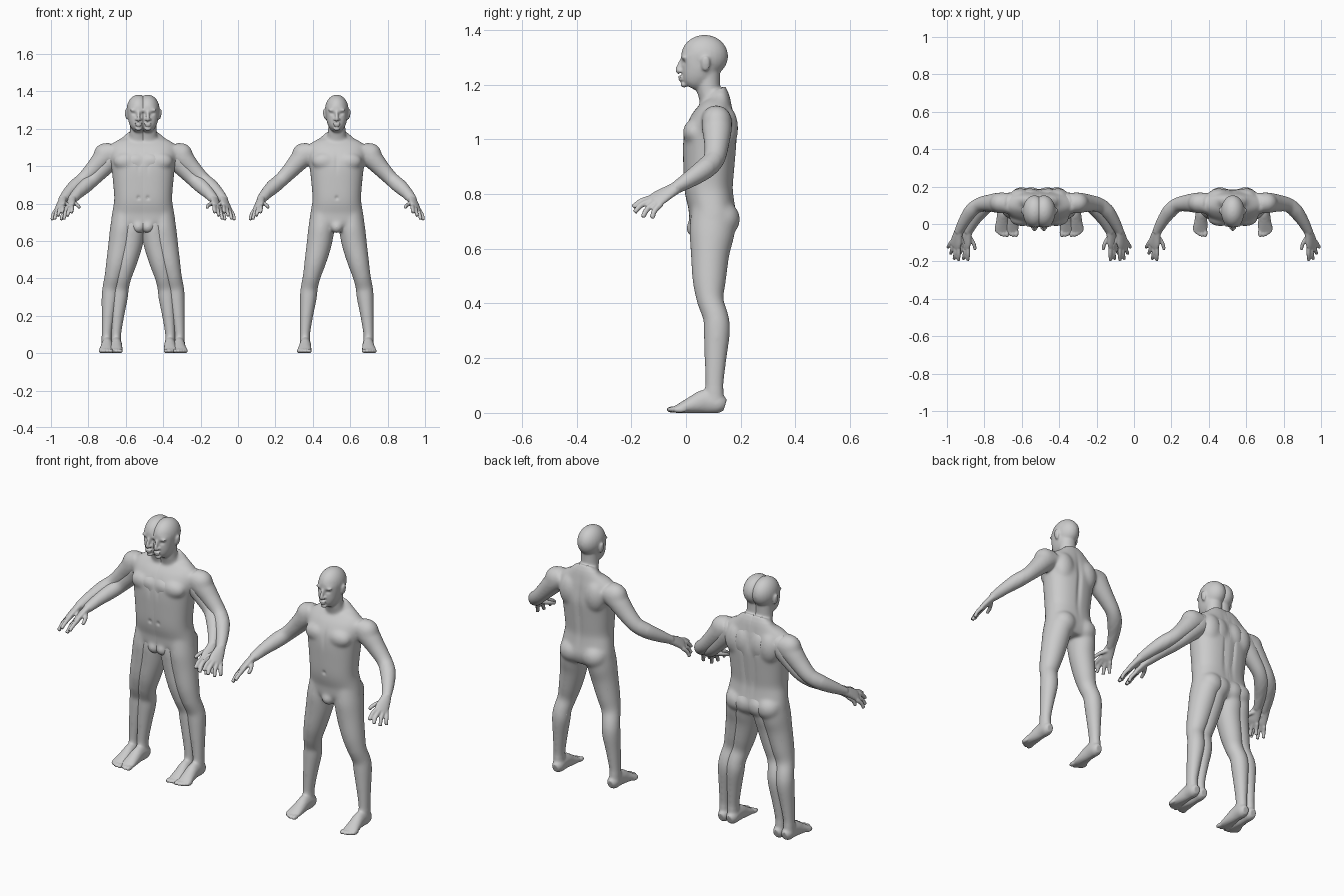
import bpy, bmesh, math
from mathutils import Vector, Matrix

bm = bmesh.new()


def spline(rows, steps=4):
    """Catmull-Rom interpolation of rows of numbers."""
    out = []
    for i in range(len(rows) - 1):
        a, b, c, d = (rows[max(0, min(len(rows) - 1, i + k))] for k in (-1, 0, 1, 2))
        for s in range(steps):
            t = s / steps
            out.append([0.5 * (2 * q + (r - p) * t + (2 * p - 5 * q + 4 * r - w) * t * t
                               + (3 * q - p - 3 * r + w) * t ** 3)
                        for p, q, r, w in zip(a, b, c, d)])
    return out + [list(rows[-1])]


def loft(rows, ref=(1, 0, 0), sides=(1,), power=2.0, n=28):
    """Closed tube through rows of (x, y, z, radius_u, radius_v)."""
    rows = spline(rows)
    pts = [Vector(r[:3]) for r in rows]
    for s in sides:
        rings = []
        for i, r in enumerate(rows):
            t = (pts[min(i + 1, len(pts) - 1)] - pts[max(i - 1, 0)]).normalized()
            u = Vector(ref)
            u = (u - t * u.dot(t)).normalized()
            v = t.cross(u)
            ring = []
            for k in range(n):
                a = 2 * math.pi * k / n
                c, d = math.cos(a), math.sin(a)
                c = math.copysign(abs(c) ** (2 / power), c)
                d = math.copysign(abs(d) ** (2 / power), d)
                p = pts[i] + u * c * r[3] + v * d * r[4]
                ring.append(bm.verts.new((p.x * s, p.y, p.z)))
            rings.append(ring)
        for a, b in zip(rings, rings[1:]):
            for k in range(n):
                bm.faces.new((a[k], a[(k + 1) % n], b[(k + 1) % n], b[k]))
        bm.faces.new(rings[0][::-1])
        bm.faces.new(rings[-1])


def ball(c, r, sides=(1,), tilt=0):
    for s in sides:
        m = (Matrix.Translation((c[0] * s, c[1], c[2])) @ Matrix.Rotation(tilt * s, 4, 'Y')
             @ Matrix.Diagonal((*r, 1)))
        bmesh.ops.create_uvsphere(bm, u_segments=24, v_segments=16, radius=1, matrix=m)


LR = (1, -1)

# torso
loft([(0, .10, .655, .085, .065), (0, .10, .70, .142, .086), (0, .093, .76, .139, .085),
      (0, .083, .82, .130, .089), (0, .084, .90, .135, .094), (0, .088, 1.0, .146, .098),
      (0, .098, 1.06, .158, .086), (0, .112, 1.11, .150, .064), (0, .12, 1.15, .092, .042),
      (0, .11, 1.18, .052, .036)], power=2.3, n=48)
ball((.066, .03, 1.025), (.068, .042, .048), LR)             # chest muscles
ball((.075, .145, 1.04), (.06, .046, .085), LR)              # shoulder blades
ball((.068, .132, .708), (.068, .066, .066), LR)             # buttocks
ball((0, .035, .675), (.035, .035, .035))                    # groin

# neck and head
loft([(0, .112, 1.09, .075, .045), (0, .098, 1.135, .058, .045), (0, .083, 1.18, .047, .043),
      (0, .08, 1.25, .046, .045)])
ball((0, .068, 1.304), (.063, .086, .078))
loft([(0, .014, 1.191, .020, .026), (0, .022, 1.205, .037, .040), (0, .035, 1.23, .050, .056),
      (0, .049, 1.26, .057, .070), (0, .06, 1.30, .060, .079)], power=2.2)
loft([(0, -.014, 1.292, .007, .008), (0, -.021, 1.272, .008, .010),
      (0, -.028, 1.253, .010, .011), (0, -.022, 1.243, .010, .007)])      # nose
ball((.010, -.020, 1.250), (.008, .009, .007), LR)
ball((0, -.020, 1.228), (.021, .009, .0055))                 # lips
ball((0, -.019, 1.218), (.018, .009, .0055))
ball((0, -.007, 1.200), (.017, .013, .011))                  # chin
ball((.025, -.006, 1.299), (.022, .012, .007), LR)           # brow
ball((.066, .072, 1.277), (.007, .017, .029), LR, .15)       # ears

# arms
ball((.178, .113, 1.062), (.062, .056, .062), LR, .6)
loft([(.13, .112, 1.085, .05, .055), (.185, .113, 1.045, .056, .056),
      (.24, .112, .985, .046, .047), (.295, .103, .928, .039, .040),
      (.335, .07, .893, .040, .039), (.375, .015, .855, .032, .031),
      (.407, -.045, .818, .024, .021)], ref=(.6, .5, .5), sides=LR)

# hands
across = (.035, .03, -.025)
loft([(.403, -.035, .823, .024, .020), (.412, -.065, .806, .030, .018),
      (.42, -.10, .785, .037, .016), (.428, -.118, .772, .034, .012)], across, LR)
fingers = [((.406, -.118, .788), (.405, -.162, .775), (.407, -.195, .752)),
           ((.419, -.114, .779), (.424, -.160, .762), (.430, -.188, .733)),
           ((.431, -.105, .771), (.441, -.140, .747), (.449, -.158, .715)),
           ((.442, -.092, .763), (.456, -.115, .739), (.463, -.124, .711)),
           ((.400, -.065, .803), (.376, -.103, .792), (.366, -.138, .778))]
for f in fingers:
    loft([(*p, r, r) for p, r in zip(f, (.0115, .0105, .009))], across, LR, n=14)

# legs
loft([(.072, .10, .74, .068, .08), (.083, .095, .66, .070, .083), (.095, .088, .58, .067, .071),
      (.117, .085, .48, .057, .061), (.134, .089, .41, .048, .049), (.147, .109, .35, .046, .047),
      (.152, .113, .30, .046, .049), (.162, .108, .20, .036, .041),
      (.170, .104, .10, .028, .034), (.170, .105, .03, .028, .036)], sides=LR)
ball((.136, .062, .415), (.030, .024, .035), LR)             # kneecaps

# feet and toes
loft([(.168, .143, .028, .018, .022), (.168, .12, .034, .030, .036), (.168, .07, .042, .030, .044),
      (.170, .02, .028, .034, .031), (.173, -.02, .017, .038, .019),
      (.175, -.038, .013, .035, .013)], sides=LR)
for x, y, r in ((.147, -.047, .0125), (.165, -.046, .0095), (.179, -.040, .009),
                (.192, -.032, .0085), (.204, -.022, .0085)):
    ball((x, y, .012), (r, .025, .012), LR)

# fuse the parts into one skin
bmesh.ops.recalc_face_normals(bm, faces=bm.faces)
raw = bpy.data.meshes.new("body_parts")
bm.to_mesh(raw)
bm.free()
body = bpy.data.objects.new("single_body", raw)
bpy.context.collection.objects.link(body)


def bake(obj):
    deps = bpy.context.evaluated_depsgraph_get()
    mesh = bpy.data.meshes.new_from_object(obj.evaluated_get(deps))
    obj.modifiers.clear()
    obj.data = mesh


remesh = body.modifiers.new("fuse", 'REMESH')
remesh.mode = 'VOXEL'
remesh.voxel_size = .0045
bake(body)

# soften the joins and press in eye sockets, spine and navel
bm = bmesh.new()
bm.from_mesh(body.data)


def soften(test, count):
    vs = [v for v in bm.verts if test(v.co)]
    for _ in range(count):
        bmesh.ops.smooth_vert(bm, verts=vs, factor=.5, use_axis_x=True, use_axis_y=True, use_axis_z=True)


soften(lambda p: abs(p.x) < .36 and .06 < p.z < 1.185, 14)
soften(lambda p: abs(p.x) < .33 and .09 < p.z < 1.165, 14)
soften(lambda p: p.z > 1.29 or (p.z > 1.17 and p.y > .02), 5)
dents = [((.025, -.015, 1.281), (.012, .03, .008), .008),
         ((0, .18, .95), (.014, .06, .14), -.008),
         ((0, -.01, .83), (.008, .03, .010), .007),
         ((0, -.02, 1.223), (.018, .02, .002), .003),
         ((0, -.01, 1.02), (.010, .04, .05), .004)]
for v in bm.verts:
    for c, r, push in dents:
        d = sum(((q - k) / w) ** 2 for q, k, w in zip((abs(v.co.x), v.co.y, v.co.z), c, r))
        if d < 6:
            v.co.y += push * math.exp(-d)
soften(lambda p: True, 2)
for v in bm.verts:
    v.co.z = max(v.co.z, 0)
for f in bm.faces:
    f.smooth = True
bm.to_mesh(body.data)
bm.free()

tris = sum(len(p.vertices) - 2 for p in body.data.polygons)
thin = body.modifiers.new("thin", 'DECIMATE')
thin.ratio = min(1, 80000 / tris)
bake(body)

# one free-standing figure and two overlapping ones
body.location.x = .528
for name, x in (("overlapping_body_left", -.532), ("overlapping_body_right", -.482)):
    twin = bpy.data.objects.new(name, body.data)
    twin.location.x = x
    bpy.context.collection.objects.link(twin)
